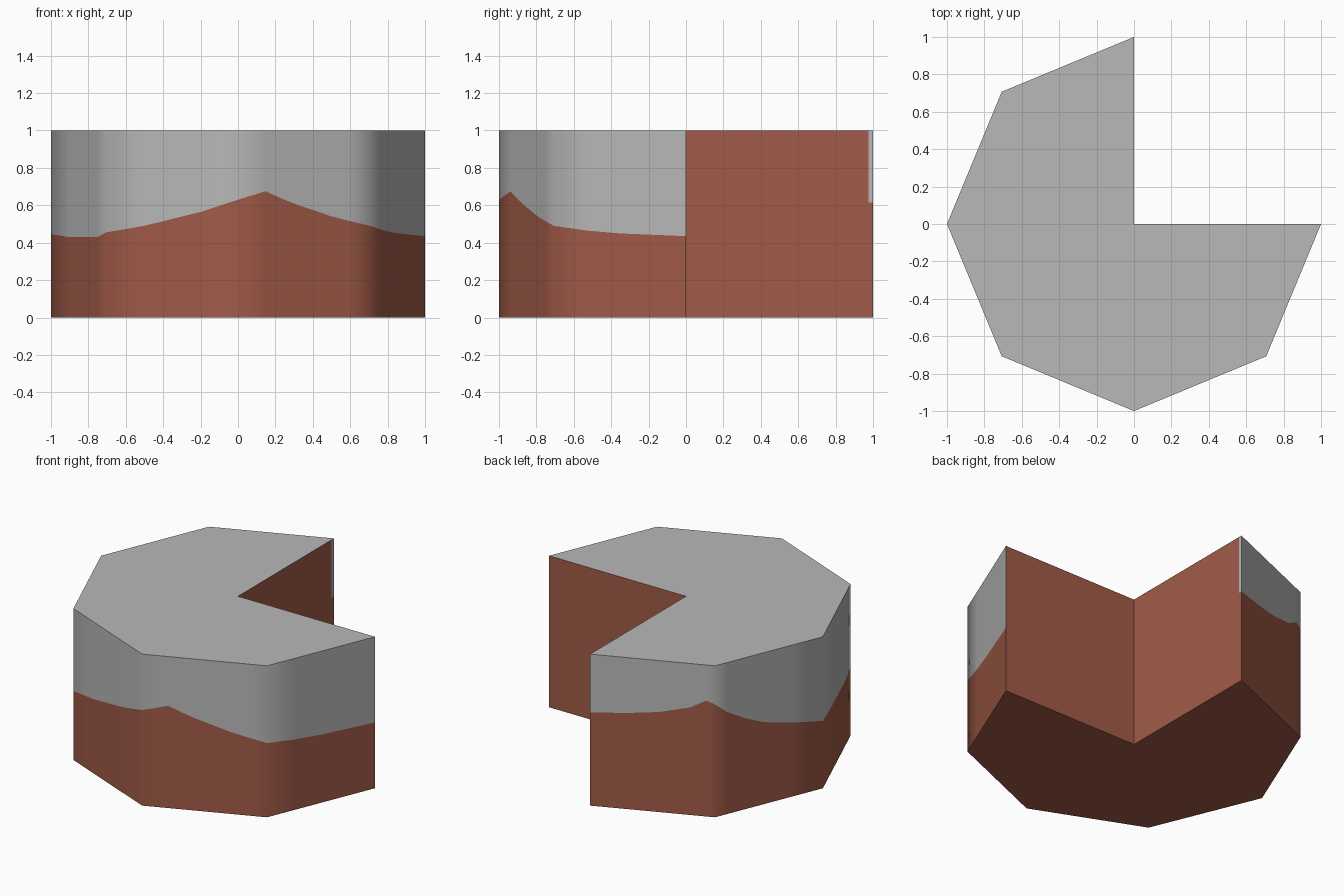
import bpy, bmesh, math

if "Cube" in bpy.data.objects:
    bpy.data.objects.remove(bpy.data.objects["Cube"])

# Colours
def make_mat(name, rgb):
    m = bpy.data.materials.new(name)
    m.diffuse_color = (*rgb, 1.0)
    m.use_nodes = True
    m.node_tree.nodes["Principled BSDF"].inputs["Base Color"].default_value = m.diffuse_color
    return m

GREY, BROWN = 0, 1
mats = [make_mat("stone grey", (0.48, 0.48, 0.48)),
        make_mat("clay brown", (0.36, 0.105, 0.065))]

# Colour border round the outside: (position counted in octagon sides, height)
border = [(0, .615), (.3, .635), (.55, .66), (.8, .71), (.93, .765), (1, .745),
          (1.11, .675), (1.28, .60), (1.46, .54), (1.7, .49), (2, .445),
          (2.34, .43), (2.85, .43), (3, .455), (3.29, .49), (3.72, .565),
          (4, .63), (4.21, .675), (4.3, .645), (4.42, .61), (4.71, .54),
          (4.85, .515), (5, .49), (5.25, .465), (5.49, .45), (6, .435)]

def corner(i):
    a = math.radians(90 + 45 * i)
    return math.cos(a), math.sin(a)

def outline(t):
    i = min(int(t), 5)
    f = t - i
    (ax, ay), (bx, by) = corner(i), corner(i + 1)
    return ax + (bx - ax) * f, ay + (by - ay) * f

bm = bmesh.new()

def column(x, y, z):
    return [bm.verts.new((x, y, h)) for h in (0, z, 1)]

def panel(a, b, lower, upper):
    for k, colour in ((0, lower), (1, upper)):
        f = bm.faces.new((a[k], b[k], b[k + 1], a[k + 1]))
        f.material_index = colour
        f.smooth = True

# Outer wall, grey over brown, then the two brown walls of the notch
cols = [column(*outline(t), z) for t, z in border]
n_outer = len(cols)
cols.append(column(0, 0, .5))
cols.append(column(0, .975, .615))
for i, a in enumerate(cols):
    b = cols[(i + 1) % len(cols)]
    outer_or_strip = i < n_outer - 1 or i == len(cols) - 1
    panel(a, b, BROWN, GREY if outer_or_strip else BROWN)

# Top and underside
bm.faces.new([c[2] for c in cols]).material_index = GREY
bm.faces.new([c[0] for c in reversed(cols)]).material_index = BROWN
bmesh.ops.recalc_face_normals(bm, faces=bm.faces)

mesh = bpy.data.meshes.new("notched_block")
bm.to_mesh(mesh)
bm.free()
for m in mats:
    mesh.materials.append(m)
block = bpy.data.objects.new("notched_block", mesh)
bpy.context.collection.objects.link(block)

# Smooth round the outside, sharp at rims and notch
bpy.context.view_layer.objects.active = block
block.select_set(True)
bpy.ops.object.shade_smooth_by_angle(angle=math.radians(60))
